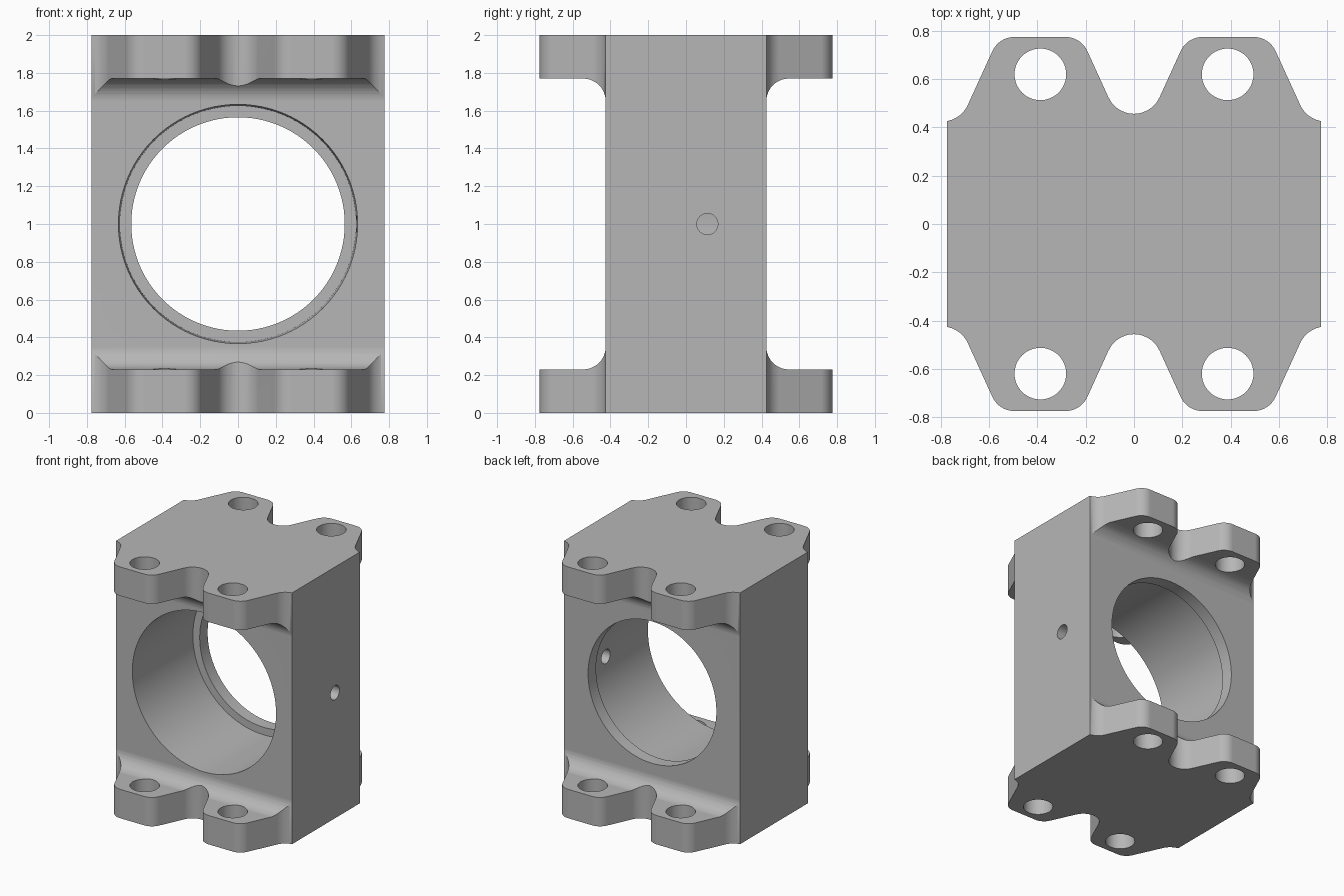
import bpy
import bmesh
import math
from mathutils import Vector, Matrix

cube = bpy.data.objects.get("Cube")
if cube:
    bpy.data.objects.remove(cube, do_unlink=True)

grey = bpy.data.materials.new("machined_grey")
grey.use_nodes = True
COLOUR = (0.47, 0.47, 0.47, 1)
grey.diffuse_color = COLOUR
grey.node_tree.nodes["Principled BSDF"].inputs["Base Color"].default_value = COLOUR

BODY_X, WEB_Y, FLANGE_Y, FLANGE_T = 0.775, 0.425, 0.775, 0.23
Z_TO_X = Matrix(((0, 0, 1), (1, 0, 0), (0, 1, 0)))   # profile (y, z) swept along x


def rounded(corners, steps=10):
    """Outline from (x, y, radius) corners, each filleted to its radius."""
    out = []
    for i, (x, y, r) in enumerate(corners):
        p = Vector((x, y))
        if r == 0:
            out.append(p)
            continue
        a = (Vector(corners[i - 1][:2]) - p).normalized()
        b = (Vector(corners[(i + 1) % len(corners)][:2]) - p).normalized()
        half = a.angle(b) / 2
        centre = p + (a + b).normalized() * r / math.sin(half)
        start = p + a * r / math.tan(half) - centre
        end = p + b * r / math.tan(half) - centre
        sweep = start.angle(end)
        for k in range(steps + 1):
            t = k / steps
            out.append(centre + (start * math.sin((1 - t) * sweep)
                                 + end * math.sin(t * sweep)) / math.sin(sweep))
    return out


def finish(name, bm):
    bmesh.ops.recalc_face_normals(bm, faces=bm.faces)
    mesh = bpy.data.meshes.new(name)
    bm.to_mesh(mesh)
    bm.free()
    mesh.materials.append(grey)
    obj = bpy.data.objects.new(name, mesh)
    bpy.context.collection.objects.link(obj)
    return obj


def prism(name, outline, low, high, turn=None):
    bm = bmesh.new()
    face = bm.faces.new([bm.verts.new((p[0], p[1], low)) for p in outline])
    top = bmesh.ops.extrude_face_region(bm, geom=[face])["geom"]
    moved = [v for v in top if isinstance(v, bmesh.types.BMVert)]
    bmesh.ops.translate(bm, verts=moved, vec=(0, 0, high - low))
    if turn:
        bmesh.ops.transform(bm, matrix=turn.to_4x4(), verts=bm.verts)
    return finish(name, bm)


def cylinder(name, radius, centre, axis, length, sides=48, end_radius=None):
    bm = bmesh.new()
    turn = Vector((0, 0, 1)).rotation_difference(Vector(axis)).to_matrix().to_4x4()
    bmesh.ops.create_cone(bm, cap_ends=True, segments=sides, radius1=radius,
                          radius2=end_radius or radius, depth=length,
                          matrix=Matrix.Translation(centre) @ turn)
    return finish(name, bm)


def combine(target, tool, operation):
    mod = target.modifiers.new(tool.name, "BOOLEAN")
    mod.operation, mod.solver, mod.object = operation, "EXACT", tool
    bpy.context.view_layer.objects.active = target
    bpy.ops.object.modifier_apply(modifier=mod.name)
    bpy.data.objects.remove(tool, do_unlink=True)


# Side section: web with four filleted flanges
quarter = [(0.9, 0, 0), (0.9, FLANGE_T, 0), (WEB_Y, FLANGE_T, 0.12)]
right = quarter + [(y, 2 - z, r) for y, z, r in reversed(quarter)]
section = right + [(-y, z, r) for y, z, r in reversed(right)]
body = prism("bearing_block", rounded(section), -BODY_X, BODY_X, Z_TO_X)

# Plan outline: two rounded lugs on each side with a valley between
lug = [(0.22, FLANGE_Y, 0.1), (0.56, FLANGE_Y, 0.1), (0.72, WEB_Y, 0.116), (0.9, WEB_Y, 0)]
back = [(-x, y, r) for x, y, r in reversed(lug)] + [(0, 0.293, 0.116)] + lug
plan = back + [(x, -y, r) for x, y, r in reversed(back)]
combine(body, prism("plan_outline", rounded(plan), -0.1, 2.1), "INTERSECT")

# Main bore, stopping at a lip near the back, and the smaller opening through it
combine(body, cylinder("main_bore", 0.634, (0, -0.1, 1), (0, 1, 0), 0.85, 96, 0.625), "DIFFERENCE")
combine(body, cylinder("lip_bore", 0.565, (0, 0.3, 1), (0, 1, 0), 0.6, 96), "DIFFERENCE")

# Bolt holes through the lugs
for sx in (-1, 1):
    for sy in (-1, 1):
        combine(body, cylinder("bolt_hole", 0.107, (sx * 0.388, sy * 0.62, 1), (0, 0, 1), 2.4), "DIFFERENCE")

# Cross hole through one side wall
combine(body, cylinder("cross_hole", 0.056, (0.7, 0.113, 1), (1, 0, 0), 0.5, 32), "DIFFERENCE")

# Smooth curves, sharp machined edges
bpy.ops.object.select_all(action="DESELECT")
body.select_set(True)
bpy.context.view_layer.objects.active = body
bpy.ops.object.shade_smooth_by_angle(angle=math.radians(25))
weighted = body.modifiers.new("flat_face_normals", "WEIGHTED_NORMAL")
weighted.keep_sharp = True
